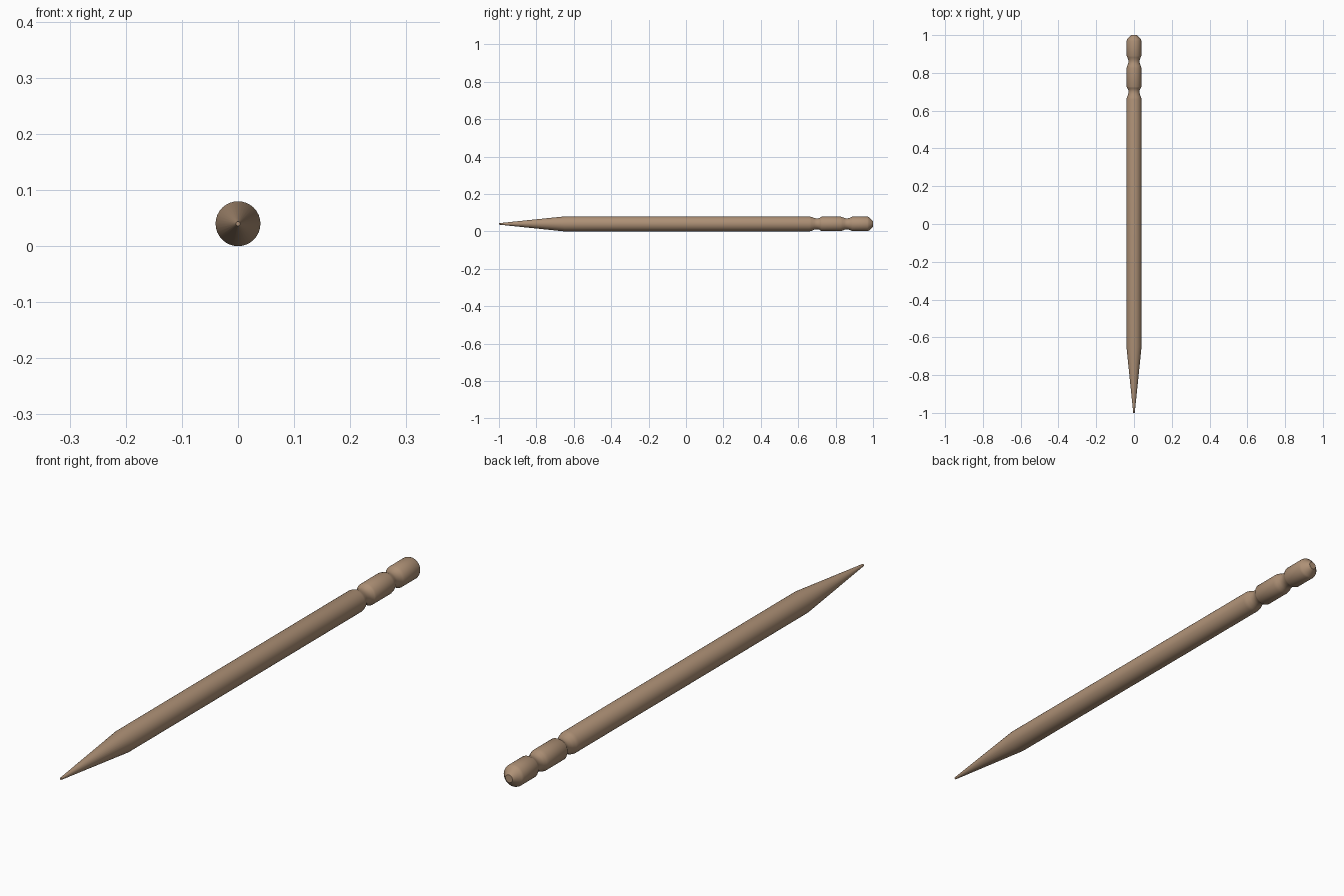
import bpy, bmesh, math

if "Cube" in bpy.data.objects:
    bpy.data.objects.remove(bpy.data.objects["Cube"])

SIDES = 32
RADIUS = 0.04

# lathe profile from tip to turned end: (y, radius)
profile = [
    (-1.0, 0.004), (-0.65, RADIUS),                       # sharpened tip
    (0.66, RADIUS), (0.672, 0.037), (0.686, 0.031),       # shaft, first groove
    (0.70, 0.029), (0.713, 0.031), (0.72, 0.036), (0.726, 0.039),
    (0.825, 0.039), (0.837, 0.036), (0.848, 0.031),       # bead, second groove
    (0.86, 0.029), (0.872, 0.031), (0.882, 0.035), (0.89, 0.039),
    (0.97, 0.039), (0.978, 0.036), (1.0, 0.014),          # end knob with chamfer
]

bm = bmesh.new()
rings = []
for y, r in profile:
    rings.append([bm.verts.new((r * math.cos(2 * math.pi * i / SIDES), y,
                                RADIUS + r * math.sin(2 * math.pi * i / SIDES)))
                  for i in range(SIDES)])
for a, b in zip(rings, rings[1:]):
    for i in range(SIDES):
        j = (i + 1) % SIDES
        bm.faces.new((a[i], a[j], b[j], b[i]))
bm.faces.new(rings[0])
bm.faces.new(rings[-1])
bmesh.ops.recalc_face_normals(bm, faces=bm.faces)

mesh = bpy.data.meshes.new("toothpick")
bm.to_mesh(mesh)
bm.free()
toothpick = bpy.data.objects.new("toothpick", mesh)
bpy.context.collection.objects.link(toothpick)

# wood colour
wood = bpy.data.materials.new("wood")
wood.diffuse_color = (0.42, 0.28, 0.18, 1)
wood.use_nodes = True
wood.node_tree.nodes["Principled BSDF"].inputs["Base Color"].default_value = wood.diffuse_color
mesh.materials.append(wood)

bpy.context.view_layer.objects.active = toothpick
toothpick.select_set(True)
bpy.ops.object.shade_smooth_by_angle(angle=math.radians(30))
